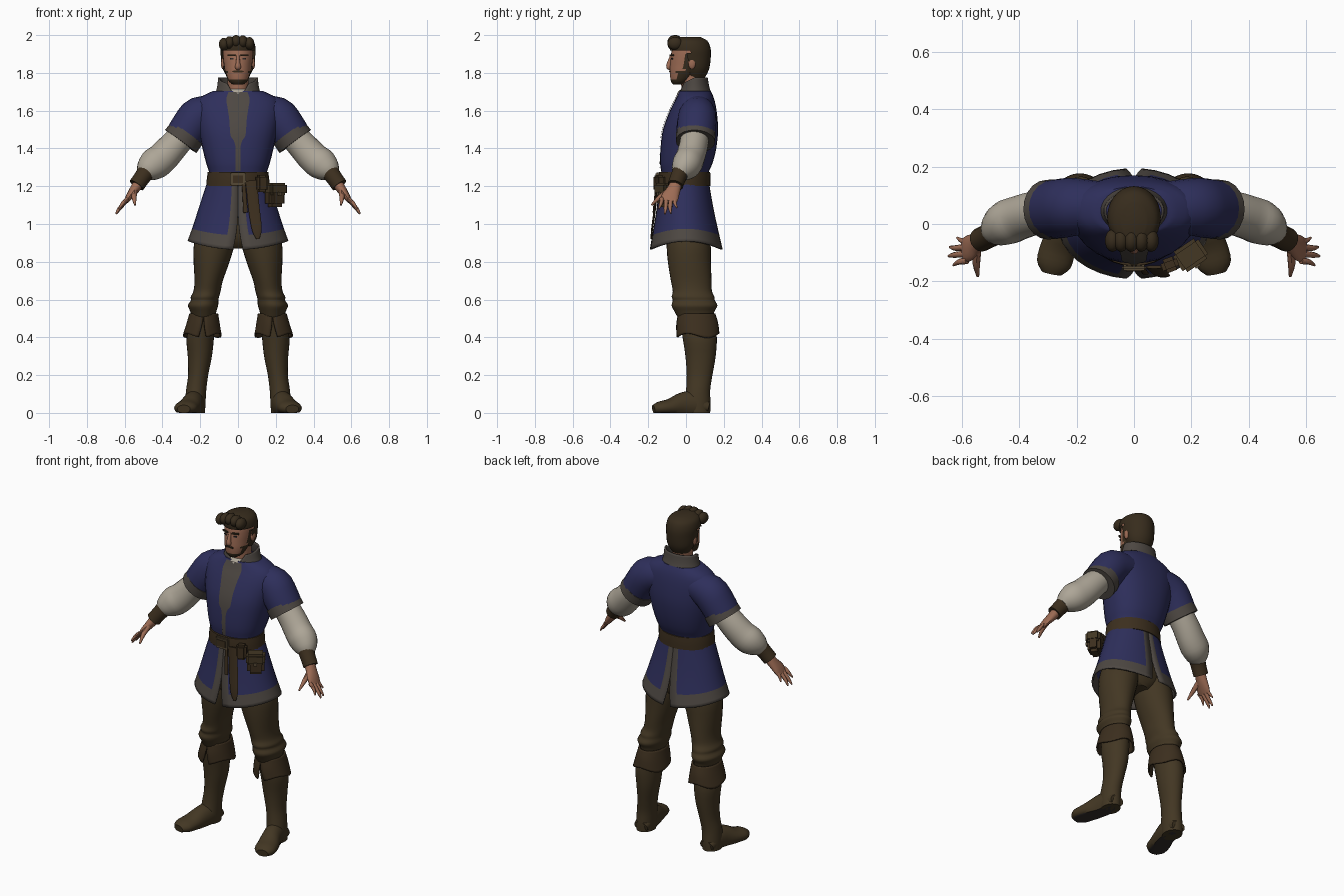
import bpy, bmesh, math
from mathutils import Vector, Matrix

if "Cube" in bpy.data.objects:
    bpy.data.objects.remove(bpy.data.objects["Cube"])


def material(name, r, g, b):
    m = bpy.data.materials.new(name)
    m.use_nodes = True
    m.diffuse_color = (r, g, b, 1)
    node = m.node_tree.nodes["Principled BSDF"]
    node.inputs["Base Color"].default_value = (r, g, b, 1)
    node.inputs["Roughness"].default_value = 0.9
    return m


NAVY = material("navy_cloth", .027, .028, .105)
TRIM = material("grey_trim", .075, .064, .055)
BROWN = material("brown_trousers", .056, .038, .017)
LEATHER = material("dark_leather", .045, .028, .013)
LINEN = material("pale_linen", .42, .38, .31)
SKIN = material("skin", .34, .15, .09)
HAIR = material("dark_hair", .038, .025, .012)
SOLE = material("boot_sole", .032, .026, .025)
METAL = material("dull_brass", .09, .065, .035)
made = []


def finish(name, bm, mats):
    mesh = bpy.data.meshes.new(name)
    bm.to_mesh(mesh)
    bm.free()
    for m in mats:
        mesh.materials.append(m)
    ob = bpy.data.objects.new(name, mesh)
    bpy.context.collection.objects.link(ob)
    made.append(ob)
    return ob


def fine(rows, k=3):
    """Smoothly resample rows of numbers (Catmull-Rom)."""
    out = []
    for i in range(len(rows) - 1):
        p, q, r, s = (rows[max(i - 1, 0)], rows[i], rows[i + 1], rows[min(i + 2, len(rows) - 1)])
        for step in range(k):
            t = step / k
            out.append([b + .5 * t * (c - a + t * (2*a - 5*b + 4*c - d + t * (3*(b - c) + d - a)))
                        for a, b, c, d in zip(p, q, r, s)])
    return out + [list(rows[-1])]


def build(name, loops, mats, closed=True, rule=None, remove=None):
    """Bridge loops of points; rule(centre, normal, row, column) picks a material."""
    bm = bmesh.new()
    vs = [[bm.verts.new(p) for p in loop] for loop in loops]
    n = len(vs[0])
    tags = {}
    for j in range(len(vs) - 1):
        for i in range(n if closed else n - 1):
            h = (i + 1) % n
            tags[bm.faces.new((vs[j][i], vs[j][h], vs[j + 1][h], vs[j + 1][i]))] = (j, i)
    if closed:
        tags[bm.faces.new(vs[0])] = (0, 0)
        tags[bm.faces.new(vs[-1])] = (len(vs) - 2, 0)
    bmesh.ops.recalc_face_normals(bm, faces=bm.faces)
    if rule:
        for f, (j, i) in tags.items():
            f.material_index = int(rule(f.calc_center_median(), f.normal, j, i))
    if remove:
        doomed = [f for f in bm.faces if remove(f.calc_center_median())]
        bmesh.ops.delete(bm, geom=doomed, context="FACES")
    return finish(name, bm, mats)


def oval(z, x0, x1, y0, y1, s=1, n=28, p=2.0):
    def bend(v):
        return math.copysign(abs(v) ** (2 / p), v)
    angles = [2 * math.pi * i / n for i in range(n)]
    return [(s * ((x0 + x1) + (x1 - x0) * bend(math.sin(a))) / 2,
             ((y0 + y1) - (y1 - y0) * bend(math.cos(a))) / 2, z) for a in angles]


def loft(name, rows, mats, s=1, p=2.0, k=3, **kw):
    return build(name, [oval(*r, s=s, p=p) for r in fine(rows, k)], mats, **kw)


def sym(rows):
    """Rows of z, half width, front, back -> loft rows centred on x."""
    return [(z, -w, w, f, b) for z, w, f, b in rows]


def tube(name, rows, mats, s=1, n=16, up=(0, 1, 0), k=3, floor=-1, **kw):
    """Rows of x, y, z, side radius, radius towards up."""
    rows = fine(rows, k)
    loops = []
    for i, (x, y, z, a, b) in enumerate(rows):
        t = Vector(rows[min(i + 1, len(rows) - 1)][:3]) - Vector(rows[max(i - 1, 0)][:3])
        side = t.cross(Vector(up)).normalized()
        dep = side.cross(t).normalized()
        ring = [Vector((x, y, z)) + side * a * math.cos(q) + dep * b * math.sin(q)
                for q in (2 * math.pi * h / n for h in range(n))]
        loops.append([(s * v.x, v.y, max(v.z, floor)) for v in ring])
    return build(name, loops, mats, **kw)


def panel(name, rows, mats, s=1, end=math.pi, n=17, drop=None, rule=None):
    """Open cloth shell round the body, slit at the ends; rows add a slit angle."""
    rows, loops = fine(rows, 4), []
    for j, (z, x0, x1, y0, y1, gap) in enumerate(rows):
        loop = []
        for i in range(n):
            t = gap + (end - 2 * gap) * i / (n - 1)
            dz = drop(t, j / (len(rows) - 1)) if drop else 0
            loop.append((s * (x0 + x1 + (x1 - x0) * math.sin(t)) / 2,
                         (y0 + y1 - (y1 - y0) * math.cos(t)) / 2, z - dz))
        loops.append(loop)
    ob = build(name, loops, mats, closed=False, rule=rule)
    ob.modifiers.new("thickness", "SOLIDIFY").thickness = .009
    return ob


def block(name, loc, size, mat, turn=0, bevel=0):
    bm = bmesh.new()
    bmesh.ops.create_cube(bm, size=1, matrix=Matrix.Translation(loc)
                          @ Matrix.Rotation(turn, 4, "Z") @ Matrix.Diagonal((*size, 1)))
    if bevel:
        bmesh.ops.bevel(bm, geom=bm.edges, offset=bevel, segments=2, affect="EDGES")
    return finish(name, bm, [mat])


def ball(name, loc, size, mat):
    bm = bmesh.new()
    bmesh.ops.create_uvsphere(bm, u_segments=14, v_segments=9, radius=1,
                              matrix=Matrix.Translation(loc) @ Matrix.Diagonal((*size, 1)))
    return finish(name, bm, [mat])


# Tunic body and the trim down its front
P = 2.3
torso = sym([(1.22, .152, -.13, .115), (1.27, .152, -.13, .118), (1.32, .168, -.137, .14),
             (1.4, .188, -.135, .16), (1.5, .21, -.122, .17), (1.6, .225, -.085, .162),
             (1.665, .205, -.052, .148), (1.705, .13, -.035, .13)])
loft("tunic_body", torso, [NAVY], p=P)


def chest_front(x, z):
    rows = fine(torso, 6)
    a, b = next((u, v) for u, v in zip(rows, rows[1:]) if u[0] <= z <= v[0] + 1e-6)
    q = (z - a[0]) / (b[0] - a[0])
    _, _, w, f, k = [u + (v - u) * q for u, v in zip(a, b)]
    return (f + k) / 2 - (k - f) / 2 * (1 - (abs(x) / w) ** P) ** (1 / P) - .005


widths = fine([(1.28, .012), (1.4, .013), (1.44, .022), (1.47, .04), (1.55, .046),
               (1.62, .056), (1.66, .062), (1.7, .05)])
build("front_trim", [[(w * u / 3, chest_front(w * u / 3, z), z) for u in range(-3, 4)]
                     for z, w in widths], [TRIM], closed=False)

# Collar, shirt neck and neck
panel("collar", [(1.665, -.13, .13, -.052, .145, .03), (1.72, -.112, .112, -.035, .125, .3),
                 (1.775, -.105, .105, -.025, .115, .6)], [TRIM], end=2 * math.pi, n=33,
      drop=lambda t, q: q * .035 * max(0, math.cos(t)))
loft("shirt_neck", sym([(1.66, .075, -.05, .1), (1.695, .07, -.045, .1), (1.715, .062, -.025, .1)]), [LINEN])
loft("neck", sym([(1.66, .06, -.025, .09), (1.73, .056, -.025, .09), (1.8, .058, -.03, .1)]), [SKIN])

# Head, with the beard coloured along the jaw
loft("head", sym([(1.738, .026, -.068, -.02), (1.757, .05, -.08, .02), (1.8, .067, -.086, .07),
                  (1.84, .074, -.085, .1), (1.88, .079, -.081, .11), (1.92, .08, -.075, .115),
                  (1.96, .068, -.06, .1), (1.98, .03, -.02, .06)]), [SKIN, HAIR], k=4,
     rule=lambda c, n, j, i: c.z < 1.77 or (c.z < 1.81 and -.05 < c.y < .06)
     or (c.z < 1.9 and -.008 < c.y < .02))
tube("nose", [(0, -.076, 1.892, .008, .008), (0, -.088, 1.855, .011, .012),
              (0, -.091, 1.83, .016, .014), (0, -.082, 1.819, .01, .006)], [SKIN], n=10)
block("moustache", (0, -.086, 1.807), (.056, .009, .011), HAIR, bevel=.003)
for s, side in ((1, "left"), (-1, "right")):
    block(side + "_brow", (s * .034, -.075, 1.893), (.04, .009, .009), HAIR, s * .35)
    block(side + "_eye", (s * .033, -.074, 1.874), (.02, .006, .008), SOLE, s * .35)
    ball(side + "_ear", (s * .08, .032, 1.85), (.011, .02, .03), SKIN)

# Hair cap and swept locks
loft("hair", sym([(1.775, .055, .0, .1), (1.82, .08, -.03, .122), (1.88, .09, -.07, .131),
                  (1.93, .093, -.086, .13), (1.97, .08, -.08, .113), (1.99, .042, -.05, .075)]),
     [HAIR], k=4, remove=lambda c: c.y < .015 and c.z < 1.915)
for i, x in enumerate((-.075, -.045, -.01, .025, .06)):
    ball("hair_lock_%d" % (i + 1), (x, -.058, 1.955 + .012 * math.cos(x * 25)),
         (.027, .04, .034), HAIR)

# Belt, buckle, hanging straps and pouch
loft("belt", sym([(1.2, .168, -.147, .13), (1.24, .165, -.148, .13), (1.275, .16, -.146, .128)]), [LEATHER])
block("buckle", (0, -.152, 1.238), (.085, .02, .07), METAL, bevel=.006)
block("buckle_inset", (0, -.163, 1.238), (.055, .006, .04), LEATHER)
tube("hanging_strap", [(.07, -.15, 1.23, .03, .006), (.085, -.165, 1.08, .03, .006),
                       (.1, -.18, .97, .026, .005), (.105, -.183, .92, .008, .004)], [LEATHER])
tube("short_strap", [(.03, -.156, 1.22, .01, .005), (.04, -.172, 1.06, .012, .005)], [LEATHER])
block("pouch", (.195, -.105, 1.15), (.1, .075, .12), LEATHER, .6, .018)
block("pouch_flap", (.197, -.109, 1.185), (.108, .085, .065), BROWN, .6, .012)
block("pouch_button", (.221, -.145, 1.16), (.02, .012, .02), METAL, .6)
block("belt_case", (.125, -.142, 1.215), (.06, .05, .09), LEATHER, .35, .012)

# Hips under the skirt
loft("hips", sym([(.87, .07, -.06, .09), (.93, .17, -.1, .12), (1.08, .17, -.11, .12),
                  (1.21, .15, -.12, .11)]), [BROWN])

for s, side in ((1, "left_"), (-1, "right_")):
    # Split skirt with trimmed hem and slit edges
    panel(side + "skirt", [(1.23, -.16, .16, -.137, .12, 0), (1.1, -.203, .203, -.155, .145, 0),
                           (1, -.235, .235, -.174, .17, .03), (.91, -.267, .267, -.192, .195, .1)],
          [NAVY, TRIM], s, drop=lambda t, q: .045 * q * math.cos(t) ** 2,
          rule=lambda c, n, j, i: j > 8 or i in (0, 15))

    # Short sleeve, cuff band, puffed shirt sleeve and bracer
    tube(side + "tunic_sleeve", [(.09, .06, 1.6, .08, .085), (.2, .06, 1.572, .104, .1),
                                 (.25, .055, 1.52, .101, .104), (.298, .05, 1.445, .098, .1)], [NAVY], s, 20)
    tube(side + "sleeve_band", [(.27, .052, 1.482, .101, .104), (.303, .05, 1.437, .103, .104)], [TRIM], s, 20)
    tube(side + "shirt_sleeve", [(.27, .05, 1.49, .07, .075), (.34, .04, 1.415, .078, .076),
                                 (.4, .022, 1.35, .083, .077), (.445, .004, 1.315, .084, .078),
                                 (.48, -.018, 1.283, .066, .062), (.5, -.03, 1.26, .042, .04)], [LINEN], s, 20)
    tube(side + "bracer", [(.478, -.022, 1.287, .051, .048), (.505, -.04, 1.25, .044, .043),
                           (.537, -.056, 1.205, .043, .042)], [LEATHER], s)

    # Hand with four fingers and a thumb
    tube(side + "palm", [(.52, -.05, 1.225, .03, .03), (.55, -.066, 1.18, .025, .037),
                         (.575, -.084, 1.145, .019, .046), (.593, -.09, 1.118, .012, .042)], [SKIN], s)
    for i, reach in enumerate((.617, .643, .647, .63)):
        y = -.056 - .024 * i
        tip = 1.085 - .035 * math.sin(i)
        tube(side + "finger_%d" % (i + 1),
             [(.582, y, 1.135, .011, .012), (reach - .02, y - .004, tip + .03, .01, .01),
              (reach, y - .008 * i + .008, tip, .004, .004)], [SKIN], s, 8)
    tube(side + "thumb", [(.548, -.085, 1.175, .016, .018), (.55, -.14, 1.14, .013, .013),
                          (.545, -.182, 1.1, .005, .005)], [SKIN], s, 8)

    # Trouser leg, bloused over the boot
    loft(side + "trouser_leg", [(1.02, .02, .19, -.1, .11), (.9, .018, .232, -.103, .13),
                                (.8, .045, .235, -.096, .132), (.7, .08, .23, -.08, .135),
                                (.645, .092, .236, -.07, .137), (.615, .1, .25, -.076, .15),
                                (.595, .104, .25, -.07, .153), (.568, .105, .265, -.076, .166),
                                (.535, .115, .252, -.06, .15), (.48, .125, .24, -.03, .14)], [BROWN], s)

    # Boot shaft, turned-down cuff and foot
    loft(side + "boot_shaft", [(.5, .12, .245, -.035, .15), (.4, .127, .272, -.018, .163),
                               (.3, .138, .266, -.003, .157), (.2, .158, .264, .004, .14),
                               (.12, .168, .275, .0, .128), (.05, .172, .28, -.01, .13),
                               (0, .175, .278, 0, .128)], [BROWN], s)
    panel(side + "boot_cuff", [(.525, .105, .258, -.043, .155, 0), (.47, .096, .274, -.052, .17, .08),
                               (.41, .086, .292, -.052, .177, .22)], [LEATHER], s, 2 * math.pi, 29,
          drop=lambda t, q: .012 * q * math.cos(3 * t))
    tube(side + "foot", [(.225, .12, .03, .045, .03), (.228, .05, .045, .053, .07),
                         (.243, -.02, .04, .056, .068), (.265, -.085, .03, .062, .045),
                         (.28, -.14, .025, .06, .035), (.287, -.172, .02, .035, .022)],
         [BROWN, SOLE], s, 18, up=(0, 0, 1), floor=0, rule=lambda c, n, j, i: n.z < -.8 and c.z < .02)

# Smooth shading with sharp folds kept
bpy.ops.object.select_all(action="DESELECT")
for ob in made:
    ob.select_set(True)
bpy.context.view_layer.objects.active = made[0]
bpy.ops.object.shade_smooth_by_angle(angle=math.radians(45))
